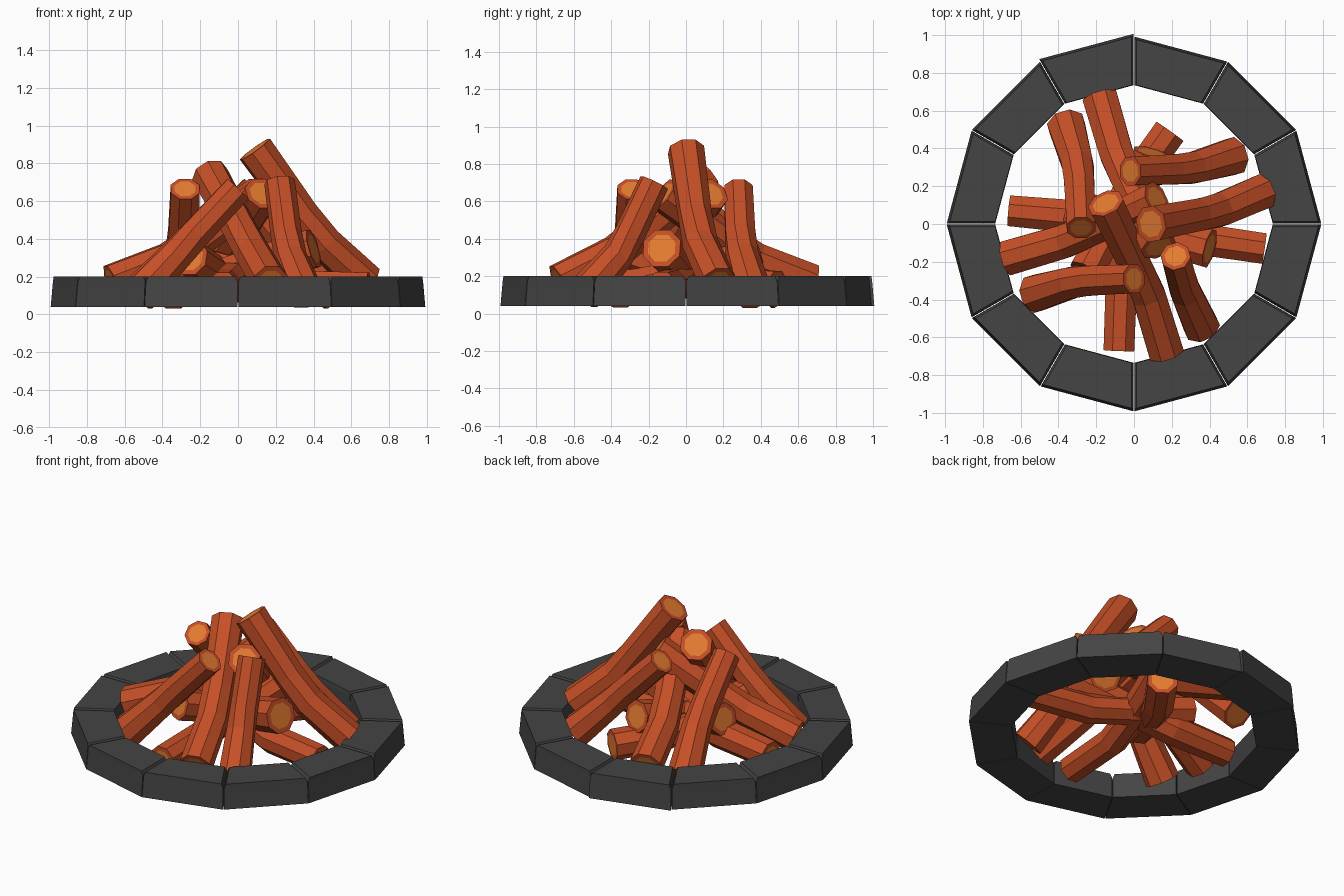
import bpy, bmesh, math
from mathutils import Vector

if "Cube" in bpy.data.objects:
    bpy.data.objects.remove(bpy.data.objects["Cube"])


def material(name, rgb):
    m = bpy.data.materials.new(name)
    m.diffuse_color = (*rgb, 1)
    m.use_nodes = True
    m.node_tree.nodes["Principled BSDF"].inputs["Base Color"].default_value = m.diffuse_color
    return m


STONE = material("charcoal_stone", (0.058, 0.058, 0.058))
BARK = material("red_brown_bark", (0.56, 0.078, 0.02))
WOOD = material("orange_cut_wood", (0.78, 0.2, 0.03))


def finish(bm, name, mats):
    bmesh.ops.recalc_face_normals(bm, faces=bm.faces)
    me = bpy.data.meshes.new(name)
    bm.to_mesh(me)
    bm.free()
    for m in mats:
        me.materials.append(m)
    ob = bpy.data.objects.new(name, me)
    bpy.context.collection.objects.link(ob)
    return ob


def stone(i):
    """Wedge-shaped block with chamfered top ends."""
    a0, a1 = math.radians(30 * i), math.radians(30 * i + 30)
    push = 0.015 if i == 3 else 0
    bm = bmesh.new()
    levels = []
    for z, gap, outer in ((0.04, 0.002, 0.992), (0.175, 0.003, 0.98), (0.2, 0.014, 0.976)):
        ring = []
        for r, a, s in ((0.735, a0, 1), (outer + push, a0, 1),
                        (outer + push, a1, -1), (0.735, a1, -1)):
            t = a + s * gap / r
            ring.append(bm.verts.new((r * math.cos(t), r * math.sin(t), z)))
        levels.append(ring)
    bm.faces.new(levels[0])
    bm.faces.new(levels[-1])
    for lo, hi in zip(levels, levels[1:]):
        for k in range(4):
            n = (k + 1) % 4
            bm.faces.new((lo[k], lo[n], hi[n], hi[k]))
    finish(bm, f"ring_stone_{i + 1}", [STONE])


def log(name, top, foot, sag, r_top, r_foot, sides=8):
    """Bent octagonal log with inset cut-wood ends."""
    top, foot, sag = Vector(top), Vector(foot), Vector(sag)
    pts = [top, top.lerp(foot, 0.42) + sag * 0.8, top.lerp(foot, 0.62) + sag, foot]
    radii = [r_top, (r_top + r_foot) * 0.46, (r_top + r_foot) * 0.48, r_foot]
    bm = bmesh.new()
    rings = []
    for i, (p, r) in enumerate(zip(pts, radii)):
        d = (pts[min(i + 1, 3)] - pts[max(i - 1, 0)]).normalized()
        u = d.cross(Vector((0, 0, 1))).normalized()
        v = u.cross(d)
        ring = []
        for k in range(sides):
            a = 2 * math.pi * (k + 0.5) / sides
            ring.append(bm.verts.new(p + (u * math.cos(a) + v * math.sin(a)) * r))
        rings.append(ring)
    for lo, hi in zip(rings, rings[1:]):
        for k in range(sides):
            n = (k + 1) % sides
            bm.faces.new((lo[k], lo[n], hi[n], hi[k]))
    caps = [bm.faces.new(rings[0]), bm.faces.new(rings[-1])]
    bmesh.ops.recalc_face_normals(bm, faces=bm.faces)
    bmesh.ops.inset_individual(bm, faces=caps, thickness=r_top * 0.27)
    for f in caps:
        f.material_index = 1
    finish(bm, name, [BARK, WOOD])


# Stone ring
for i in range(12):
    stone(i)

# Upper leaning logs, one per quarter
log("upper_log_right", (0.09, 0.0, 0.875), (0.68, 0.17, 0.17), (0, -0.03, -0.06), 0.1, 0.1)
log("upper_log_back", (0.13, -0.12, 0.64), (-0.18, 0.67, 0.17), (-0.03, 0, -0.06), 0.1, 0.1)
log("upper_log_left", (0.12, 0.13, 0.64), (-0.67, -0.18, 0.17), (0, -0.03, -0.06), 0.1, 0.1)
log("upper_log_front", (-0.15, 0.11, 0.74), (0.17, -0.68, 0.17), (0.03, 0, -0.06), 0.1, 0.1)

# Outer leaning logs, standing on the ground
log("outer_log_left", (-0.28, -0.02, 0.665), (-0.36, 0.53, 0.1), (0.03, 0, 0), 0.082, 0.105)
log("outer_log_back", (-0.02, 0.28, 0.665), (0.53, 0.36, 0.1), (0, -0.03, 0), 0.082, 0.105)
log("outer_log_front", (0.0, -0.29, 0.665), (-0.53, -0.37, 0.1), (0, 0.03, 0), 0.082, 0.105)
log("outer_log_right", (0.22, -0.17, 0.70), (0.36, -0.55, 0.1), (-0.03, 0.04, -0.02), 0.082, 0.1)

# Low logs crossing at the bottom of the pile
log("low_log_left", (0.40, -0.13, 0.35), (-0.66, 0.07, 0.14), (0, 0.04, -0.05), 0.11, 0.088)
log("low_log_front", (0.09, 0.38, 0.31), (-0.08, -0.67, 0.14), (-0.05, 0, -0.05), 0.1, 0.088)
log("low_log_right", (-0.34, 0.10, 0.30), (0.69, -0.13, 0.14), (0, -0.03, -0.05), 0.1, 0.088)
log("low_log_back", (-0.25, -0.25, 0.30), (0.19, 0.49, 0.14), (-0.02, 0.02, -0.05), 0.1, 0.095)
